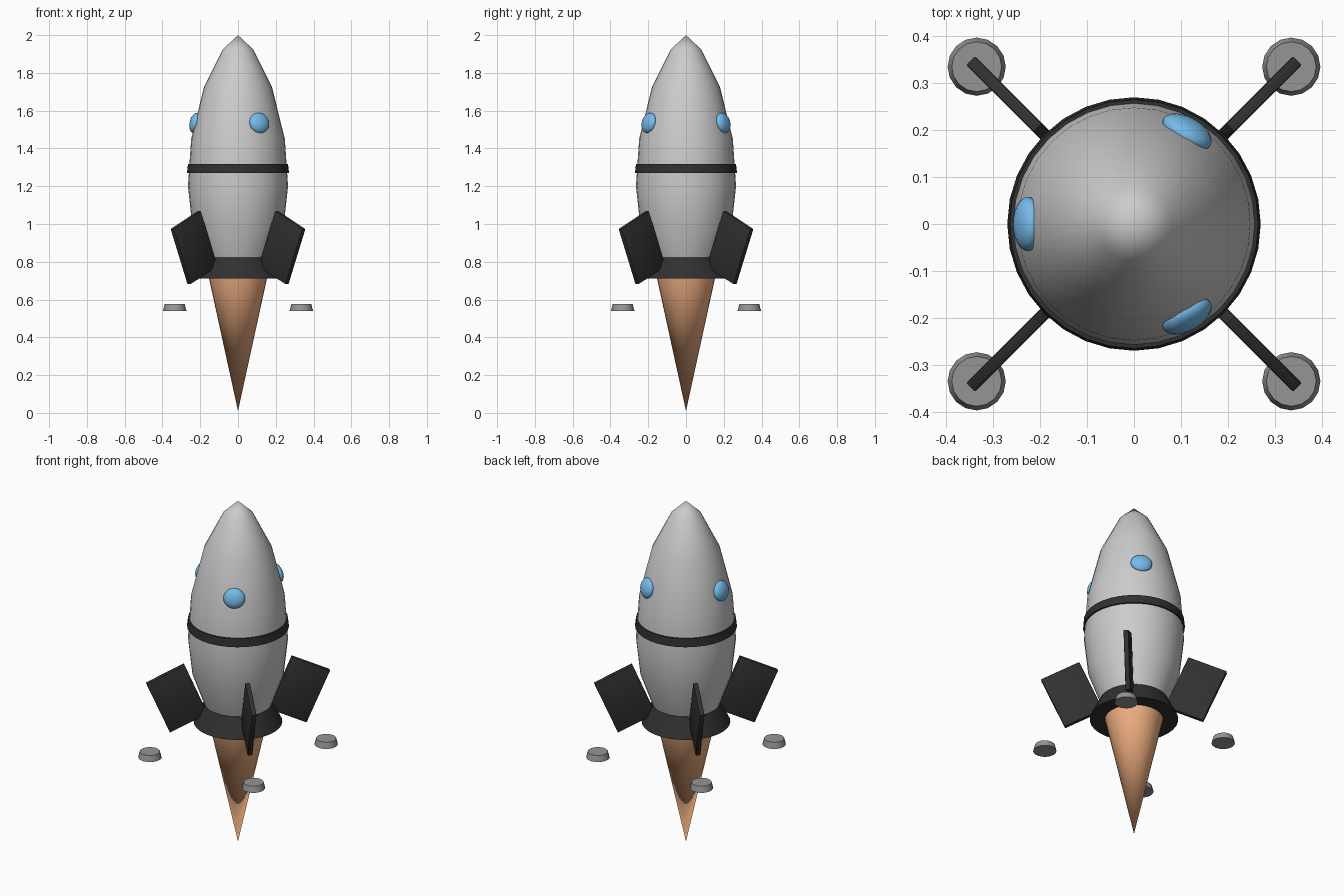
import bpy, bmesh, math
from mathutils import Matrix, Vector

if "Cube" in bpy.data.objects:
    bpy.data.objects.remove(bpy.data.objects["Cube"])


def material(name, rgb):
    m = bpy.data.materials.new(name)
    m.diffuse_color = (*rgb, 1)
    m.use_nodes = True
    m.node_tree.nodes["Principled BSDF"].inputs["Base Color"].default_value = m.diffuse_color
    return m


dark = material("dark_metal", (0.03, 0.03, 0.03))
orange = material("flame_orange", (0.87, 0.43, 0.22))
blue = material("window_blue", (0.18, 0.5, 0.83))
foot_grey = material("foot_grey", (0.3, 0.3, 0.3))


def finish(name, bm, mat=None, smooth=35):
    bmesh.ops.recalc_face_normals(bm, faces=bm.faces)
    mesh = bpy.data.meshes.new(name)
    bm.to_mesh(mesh)
    bm.free()
    ob = bpy.data.objects.new(name, mesh)
    bpy.context.collection.objects.link(ob)
    if mat:
        mesh.materials.append(mat)
    bpy.ops.object.select_all(action='DESELECT')
    ob.select_set(True)
    bpy.context.view_layer.objects.active = ob
    bpy.ops.object.shade_smooth_by_angle(angle=math.radians(smooth))
    return ob


def lathe(name, profile, mat=None, sides=32, closed=False, smooth=35):
    """Spin an (r, z) profile around the z axis."""
    bm = bmesh.new()
    pts = [bm.verts.new((r, 0, z)) for r, z in profile]
    edges = [bm.edges.new(p) for p in zip(pts, pts[1:])]
    if closed:
        edges.append(bm.edges.new((pts[-1], pts[0])))
    bmesh.ops.spin(bm, geom=pts + edges, cent=(0, 0, 0), axis=(0, 0, 1),
                   angle=math.tau, steps=sides)
    bmesh.ops.remove_doubles(bm, verts=bm.verts, dist=1e-4)
    return finish(name, bm, mat, smooth)


# Hull, belt, tail collar and exhaust flame
lathe("hull", [(0, 2), (.08, 1.925), (.18, 1.725), (.248, 1.45), (.265, 1.2),
               (.243, 1.0), (.178, .82), (0, .82)])
lathe("belt", [(.25, 1.27), (.27, 1.27), (.265, 1.318), (.25, 1.318)], dark, closed=True)
lathe("tail_collar", [(0, .822), (.18, .822), (.235, .712), (0, .712)], dark)
lathe("flame", [(0, .715), (.154, .715), (0, .01)], orange)

# Three oval windows, tilted to follow the nose
for i in range(3):
    bm = bmesh.new()
    bmesh.ops.create_uvsphere(bm, u_segments=24, v_segments=12, radius=1)
    turn = Matrix.Rotation(math.radians(60 + 120 * i), 4, 'Z')
    place = Matrix.Translation((.226, 0, 1.535)) @ Matrix.Rotation(math.radians(-13), 4, 'Y')
    bm.transform(turn @ place @ Matrix.Diagonal((.03, .058, .055, 1)))
    finish(f"window_{i + 1}", bm, blue, 60)

# Four slanted fins with a landing pad below each one
fin_outline = [(.165, .775), (.367, .68), (.494, .974), (.29, 1.07)]
for i in range(4):
    turn = Matrix.Rotation(math.radians(45 + 90 * i), 4, 'Z')
    bm = bmesh.new()
    face = bm.faces.new([bm.verts.new((r, -.013, z)) for r, z in fin_outline])
    ext = bmesh.ops.extrude_face_region(bm, geom=[face])
    bmesh.ops.translate(bm, vec=(0, .026, 0),
                        verts=[v for v in ext["geom"] if isinstance(v, bmesh.types.BMVert)])
    bmesh.ops.bevel(bm, geom=bm.edges[:], offset=.004, segments=2, profile=.5, affect='EDGES')
    bm.transform(turn)
    finish(f"fin_{i + 1}", bm, dark)

    bm = bmesh.new()
    bmesh.ops.create_cone(bm, cap_ends=True, segments=16, radius1=.062, radius2=.053, depth=.035)
    bm.transform(Matrix.Translation(turn @ Vector((.474, 0, .558))))
    finish(f"landing_pad_{i + 1}", bm, foot_grey)
